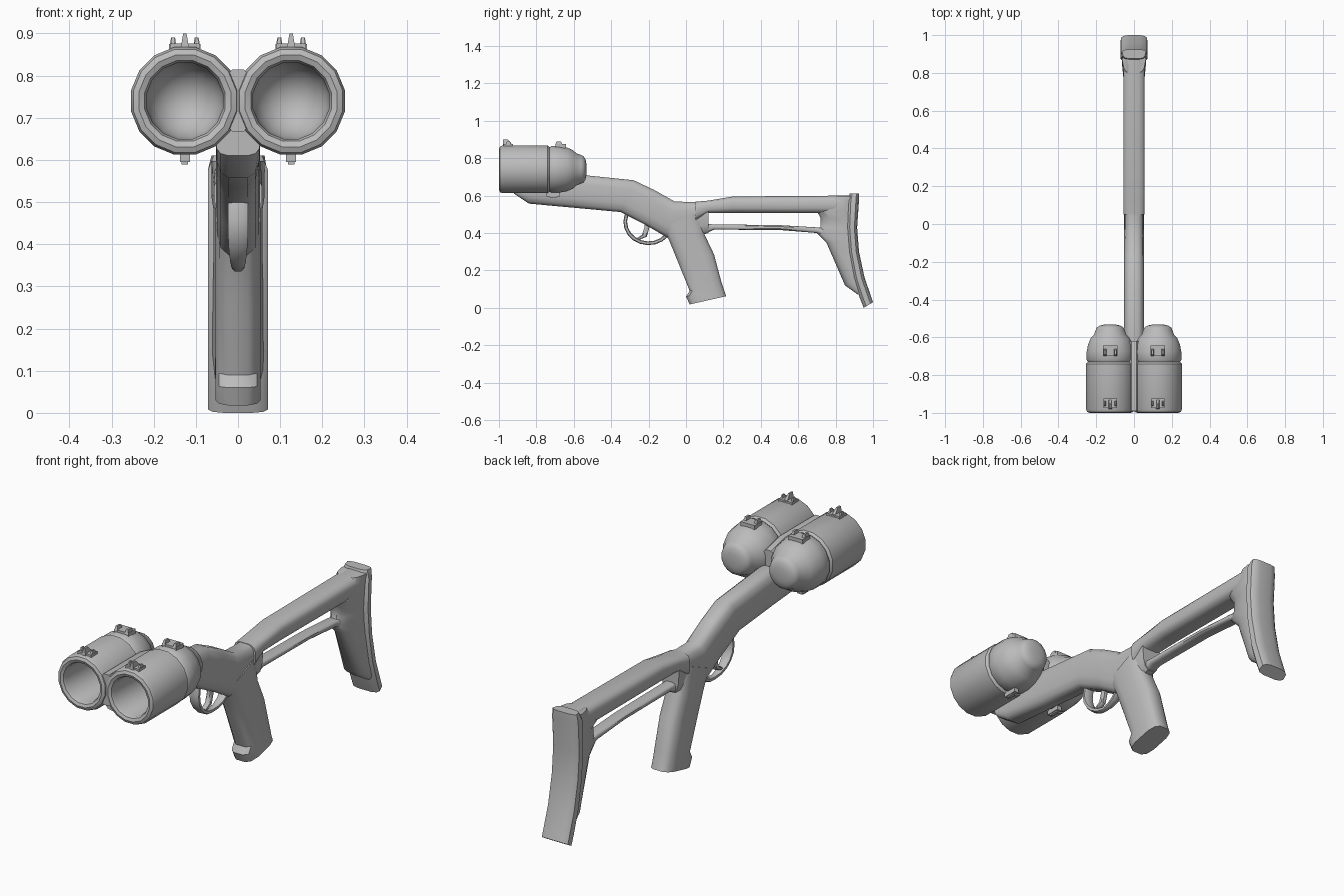
import bpy, bmesh, math
from math import sin, cos, pi
from mathutils import Vector

cube = bpy.data.objects.get("Cube")
if cube:
    bpy.data.objects.remove(cube)

grey = bpy.data.materials.new("plain grey")
grey.use_nodes = True
grey.diffuse_color = (.5, .5, .5, 1)
grey.node_tree.nodes["Principled BSDF"].inputs["Base Color"].default_value = grey.diffuse_color


def finish(name, bm):
    bmesh.ops.recalc_face_normals(bm, faces=bm.faces[:])
    mesh = bpy.data.meshes.new(name)
    bm.to_mesh(mesh)
    bm.free()
    mesh.materials.append(grey)
    obj = bpy.data.objects.new(name, mesh)
    bpy.context.collection.objects.link(obj)
    bpy.ops.object.select_all(action="DESELECT")
    obj.select_set(True)
    bpy.context.view_layer.objects.active = obj
    bpy.ops.object.shade_smooth_by_angle(angle=math.radians(42))


def skin(name, sections):
    """Join successive rings of points with quads and close both ends."""
    bm = bmesh.new()
    rings = [[bm.verts.new(point) for point in section] for section in sections]
    for ring, following in zip(rings, rings[1:]):
        for i in range(len(ring)):
            bm.faces.new((ring[i - 1], ring[i], following[i], following[i - 1]))
    bm.faces.new(rings[0])
    bm.faces.new(rings[-1])
    finish(name, bm)


def rounded_section(start, end, start_width, end_width, sides):
    """Soft-cornered ring spanning two side-view points, with a half width at each."""
    start, end = Vector((0, *start)), Vector((0, *end))
    reach = cos(pi / sides)
    for k in range(sides):
        angle = 2 * pi * (k + .5) / sides
        along = math.copysign(abs(cos(angle) / reach) ** .6, cos(angle))
        across = math.copysign(abs(sin(angle)) ** .6, sin(angle))
        mix = (1 - along) / 2
        point = start.lerp(end, mix)
        point.x = across * (start_width + (end_width - start_width) * mix)
        yield point


def loft(name, stations, start_width, end_width=None, sides=12):
    """Stations are pairs of side-view points; widths may be rules of the station's start."""
    end_width = end_width or start_width
    sections = []
    for start, end in stations:
        widths = [w(start) if callable(w) else w for w in (start_width, end_width)]
        sections.append(list(rounded_section(start, end, *widths, sides)))
    skin(name, sections)


def upright(y, top, bottom):
    return (y, top), (y, bottom)


def level(z, front, back):
    return (front, z), (back, z)


def arc(y, radius, depth, height, begin, finish_angle, steps):
    """Points of an elliptical arc in a (y, radius) profile."""
    for k in range(steps + 1):
        angle = begin + (finish_angle - begin) * k / steps
        yield y + depth * cos(angle), radius + height * sin(angle)


def lathe(name, x, z, profile, sides=16):
    """Revolve (y, radius) points around a lengthwise axis."""
    turns = [2 * pi * (k + .5) / sides for k in range(sides)]
    skin(name, [[(x + r * cos(t), y, z + r * sin(t)) for t in turns] for y, r in profile])


def block(name, centre, size, taper=1, lean=0):
    """Box whose top can narrow and lean along y."""
    bm = bmesh.new()
    bmesh.ops.create_cube(bm, size=1)
    for v in bm.verts:
        if v.co.z > 0:
            v.co.x *= taper
            v.co.y *= taper
        shift = lean if v.co.z > 0 else 0
        v.co = v.co * Vector(size) + Vector(centre) + Vector((0, shift, 0))
    finish(name, bm)


# Barrel profile: domed bore, rounded muzzle, shell, groove, bulbous rear and end knob
FRONT, GROOVE, RADIUS, BORE = -1, -.73, .13, .092
LIP = (RADIUS - BORE) / 2
shell = [
    *arc(-.8, 0, .1, BORE, .2, pi / 2, 4),
    *arc(FRONT + LIP, BORE + LIP, -LIP, LIP, -pi / 2, pi / 2, 4),
    (GROOVE - .01, RADIUS), (GROOVE, RADIUS - .01),
    *arc(-.7, .07, .12, .058, pi * .55, .3, 4),
    *arc(-.56, .02, .028, .058, pi / 2, .2, 3),
]

for side, label in ((1, "left"), (-1, "right")):
    x, z = side * .126, .74
    top, bottom = z + RADIUS, z - RADIUS
    lathe(label + "_barrel", x, z, shell)
    # Front sight between two ears
    block(label + "_front_sight_base", (x, -.95, top), (.07, .05, .012))
    block(label + "_front_sight", (x, -.95, top + .012), (.02, .06, .035), .4, -.015)
    # Rear sight plate and ears
    block(label + "_rear_sight_base", (x, -.67, top - .005), (.075, .055, .02))
    for ear in (-1, 1):
        block(label + "_front_sight_ear", (x + ear * .028, -.95, top + .01), (.012, .03, .02), .5)
        block(label + "_rear_sight_ear", (x + ear * .028, -.68, top + .01), (.016, .04, .02), .6)
    # Lower catch
    block(label + "_catch", (x, -.71, bottom), (.024, .07, .03))
    block(label + "_catch_tip", (x, -.71, bottom - .016), (.016, .04, .01))

# Web joining the barrels
loft("barrel_bridge", [upright(-.99, .815, .667), upright(-.72, .815, .667),
                       upright(-.62, .79, .667)], .03)

# Fore-end flowing into the wrist
loft("fore_end", [
    upright(-.92, .67, .61), upright(-.84, .7, .557), upright(-.6, .715, .535),
    ((-.28, .682), (-.35, .512)), ((-.17, .63), (-.21, .44)),
    ((-.06, .568), (-.1, .375)), ((.06, .565), (.04, .375)), upright(.12, .57, .4),
], .055, lambda start: .05 if start[0] < 0 else .04)

# Pistol grip with a hooked toe
loft("grip", [
    ((-.13, .43), (.08, .52)), ((-.09, .36), (.1, .39)), ((-.045, .25), (.15, .285)),
    ((.02, .09), (.19, .135)), ((0, .06), (.205, .09)), ((.02, .018), (.215, .062)),
], .055)

# Skeleton stock rails
loft("upper_rail", [upright(.05, .567, .46), upright(.12, .573, .507),
                    upright(.25, .595, .508), upright(.88, .6, .505)], .058)
loft("lower_rail", [upright(.07, .45, .38), upright(.15, .446, .418),
                    upright(.5, .442, .416), upright(.7, .43, .4), upright(.8, .42, .36)], .03)

# Butt web, thin where it meets the gap between the rails, and the full-width pad
loft("butt_web", [
    level(.598, .8, .9), level(.515, .7, .9), level(.48, .72, .9), level(.43, .72, .9),
    level(.4, .7, .9), level(.35, .75, .9), ((.85, .12), (.94, .16)), ((.92, .07), (.97, .08)),
], lambda start: .03 if .3 < start[1] < .5 else .05, .07)
loft("butt_pad", [
    level(.61, .875, .925), level(.575, .865, .925), level(.43, .86, .915),
    level(.3, .87, .925), level(.16, .895, .955), ((.93, .05), (.99, .06)), ((.95, 0), (1, .03)),
], lambda start: .055 if start[1] > .6 else .075, .068)

# Trigger guard: an elliptical strap that widens toward both ends
guard = [arc(-.2, .46, .135 - inset, .125 - inset, pi * .9, pi * 1.78, 9) for inset in (0, .02)]
loft("trigger_guard", zip(*guard), lambda start: .012 + abs(start[0] + .2) * .1, sides=8)

# Hooked trigger
loft("trigger", [((-.225, .48), (-.19, .47)), ((-.222, .43), (-.198, .42)),
                 ((-.235, .39), (-.21, .38)), ((-.262, .372), (-.255, .362))], .013, sides=8)
